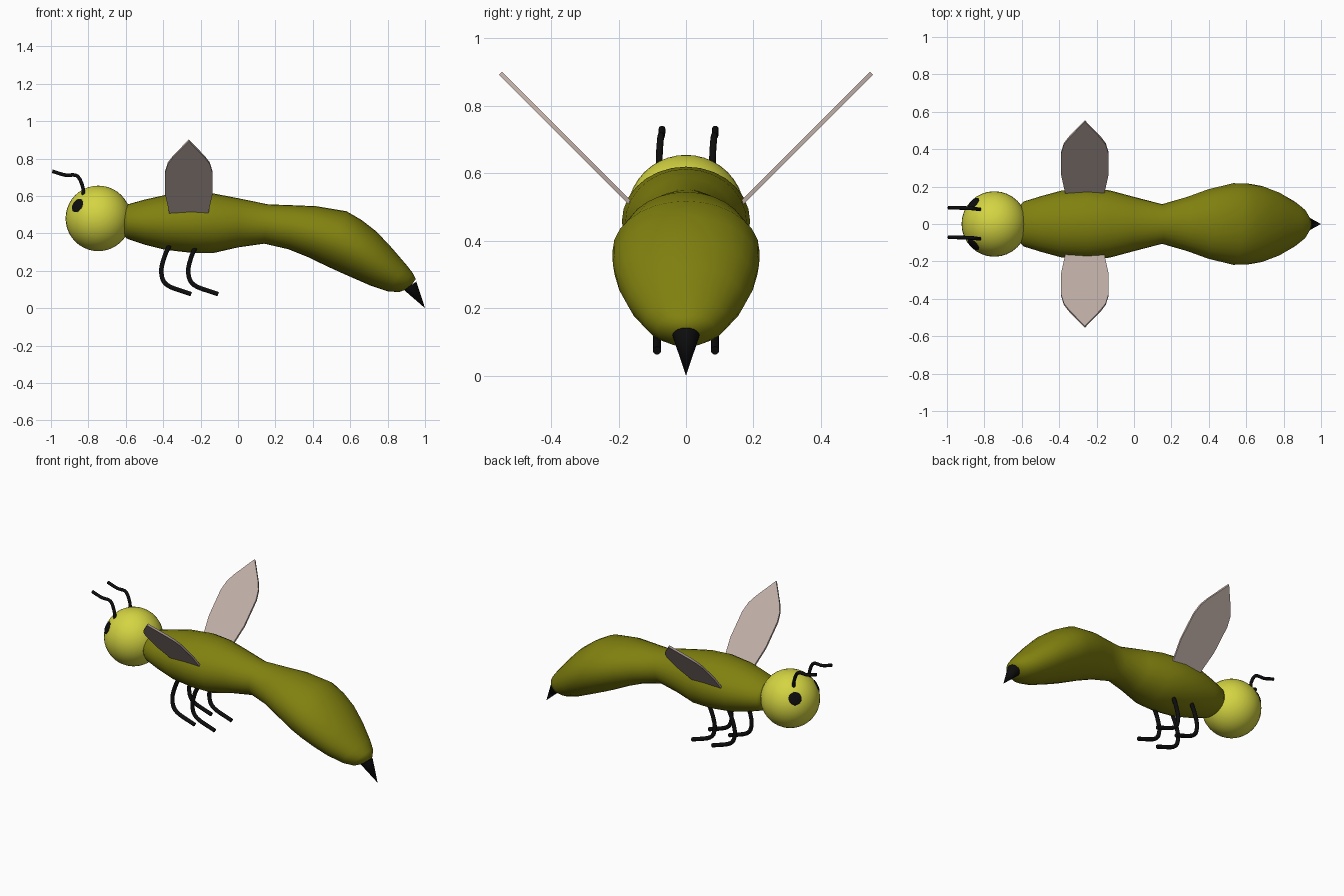
import bpy, bmesh, math
from mathutils import Vector

if "Cube" in bpy.data.objects:
    bpy.data.objects.remove(bpy.data.objects["Cube"])


def material(name, rgb):
    m = bpy.data.materials.new(name)
    m.diffuse_color = (*rgb, 1)
    m.use_nodes = True
    m.node_tree.nodes["Principled BSDF"].inputs["Base Color"].default_value = m.diffuse_color
    return m


OLIVE = material("olive", (0.22, 0.22, 0.005))
YELLOW = material("yellow", (0.66, 0.66, 0.055))
BLACK = material("black", (0.004, 0.004, 0.004))
WING = material("pale brown", (0.52, 0.42, 0.38))


def finish(name, bm, mat, angle=50):
    bmesh.ops.recalc_face_normals(bm, faces=bm.faces)
    me = bpy.data.meshes.new(name)
    bm.to_mesh(me)
    bm.free()
    me.materials.append(mat)
    ob = bpy.data.objects.new(name, me)
    bpy.context.collection.objects.link(ob)
    bpy.ops.object.select_all(action='DESELECT')
    ob.select_set(True)
    bpy.context.view_layer.objects.active = ob
    bpy.ops.object.shade_smooth_by_angle(angle=math.radians(angle))
    return ob


def loft(name, rings, mat, angle=50):
    """Skin a list of equally sized vertex rings and cap both ends."""
    bm = bmesh.new()
    vs = [[bm.verts.new(p) for p in r] for r in rings]
    n = len(rings[0])
    for a, b in zip(vs, vs[1:]):
        for i in range(n):
            j = (i + 1) % n
            bm.faces.new((a[i], a[j], b[j], b[i]))
    bm.faces.new(vs[0])
    bm.faces.new(vs[-1])
    return finish(name, bm, mat, angle)


def smooth_path(pts, steps=5):
    """Catmull-Rom curve through the points."""
    pts = [Vector(p) for p in pts]
    ext = [2 * pts[0] - pts[1]] + pts + [2 * pts[-1] - pts[-2]]
    out = []
    for a, b, c, d in zip(ext, ext[1:], ext[2:], ext[3:]):
        for k in range(steps):
            t = k / steps
            out.append(0.5 * (2 * b + (c - a) * t + (2 * a - 5 * b + 4 * c - d) * t * t
                              + (3 * b - a - 3 * c + d) * t ** 3))
    return out + [pts[-1]]


def tube(name, pts, radius, mat, n=10):
    path = smooth_path(pts)
    rings = []
    for i, p in enumerate(path):
        t = (path[min(i + 1, len(path) - 1)] - path[max(i - 1, 0)]).normalized()
        u = Vector((0, 1, 0))
        u = (u - t * u.dot(t)).normalized()
        v = t.cross(u)
        rings.append([p + radius * (math.cos(a) * u + math.sin(a) * v)
                      for a in (2 * math.pi * k / n for k in range(n))])
    return loft(name, rings, mat)


# Body: elliptical rings given as top x, z, bottom x, z, half width
sections = [
    (-0.61, 0.54, -0.61, 0.385, 0.10), (-0.59, 0.555, -0.59, 0.37, 0.12),
    (-0.50, 0.58, -0.50, 0.34, 0.148), (-0.39, 0.605, -0.39, 0.312, 0.178),
    (-0.25, 0.62, -0.25, 0.296, 0.19), (-0.13, 0.613, -0.13, 0.295, 0.18),
    (0.00, 0.588, 0.00, 0.325, 0.145), (0.16, 0.555, 0.14, 0.345, 0.106),
    (0.30, 0.55, 0.27, 0.315, 0.145), (0.42, 0.545, 0.37, 0.275, 0.185),
    (0.58, 0.518, 0.48, 0.222, 0.218), (0.66, 0.472, 0.55, 0.19, 0.217),
    (0.74, 0.41, 0.63, 0.155, 0.203), (0.82, 0.325, 0.71, 0.12, 0.172),
    (0.90, 0.232, 0.80, 0.09, 0.122), (0.935, 0.187, 0.86, 0.086, 0.085),
    (0.95, 0.155, 0.915, 0.105, 0.035),
]
rings = []
for tx, tz, bx, bz, w in sections:
    c = Vector(((tx + bx) / 2, 0, (tz + bz) / 2))
    up = Vector((tx, 0, tz)) - c
    rings.append([c + up * math.cos(a) + Vector((0, w * math.sin(a), 0))
                  for a in (2 * math.pi * k / 28 for k in range(28))])
loft("body", rings, OLIVE, 70)

# Stinger
bm = bmesh.new()
bmesh.ops.create_cone(bm, cap_ends=True, segments=20, radius1=0.04, radius2=0, depth=1)
base, tip = Vector((0.92, 0, 0.12)), Vector((1.0, 0, 0.0))
rot = (tip - base).to_track_quat('Z', 'Y')
for v in bm.verts:
    v.co = rot @ Vector((v.co.x, v.co.y, (v.co.z + 0.5) * (tip - base).length)) + base
finish("stinger", bm, BLACK)

# Head
HEAD = Vector((-0.747, 0, 0.48))
bm = bmesh.new()
bmesh.ops.create_uvsphere(bm, u_segments=32, v_segments=20, radius=0.175)
bmesh.ops.translate(bm, verts=bm.verts, vec=HEAD)
finish("head", bm, YELLOW)

outline = [(-0.1, 0.47), (-0.108, 0.53), (-0.126, 0.61), (-0.126, 0.73),
           (-0.112, 0.775), (-0.085, 0.81), (0, 0.897)]
outline += [(-x, z) for x, z in reversed(outline[:-1])]

for side, s in (("right", -1), ("left", 1)):
    # Eyes: flattened discs lying on the head
    d = Vector((-0.113, s * 0.112, 0.07)).normalized()
    bm = bmesh.new()
    bmesh.ops.create_uvsphere(bm, u_segments=24, v_segments=10, radius=0.039)
    q = d.to_track_quat('Z', 'Y')
    for v in bm.verts:
        v.co = q @ Vector((v.co.x, v.co.y, v.co.z * 0.2)) + HEAD + d * 0.171
    finish(side + "_eye", bm, BLACK)

    # Antennae
    y = s * 0.079
    tube(side + "_antenna", [(-0.825, y, 0.60), (-0.832, y, 0.655), (-0.862, y + 0.004, 0.708),
                             (-0.925, y + 0.007, 0.712), (-0.993, y + 0.008, 0.732)], 0.01, BLACK)

    # Wings: thin plates raised 45 degrees
    n = Vector((0, -s, 1)).normalized() * 0.0065
    face = [Vector((-0.263 + x, s * (z - 0.347), z)) for x, z in outline]
    loft(side + "_wing", [[p - n for p in face], [p + n for p in face]], WING, 30)

    # Legs
    for part, dx in (("front", 0), ("rear", 0.144)):
        y = s * 0.086
        pts = [(-0.365, 0.34), (-0.395, 0.27), (-0.41, 0.19), (-0.378, 0.123), (-0.25, 0.075)]
        tube(f"{side}_{part}_leg", [(x + dx, y, z) for x, z in pts], 0.0125, BLACK)
